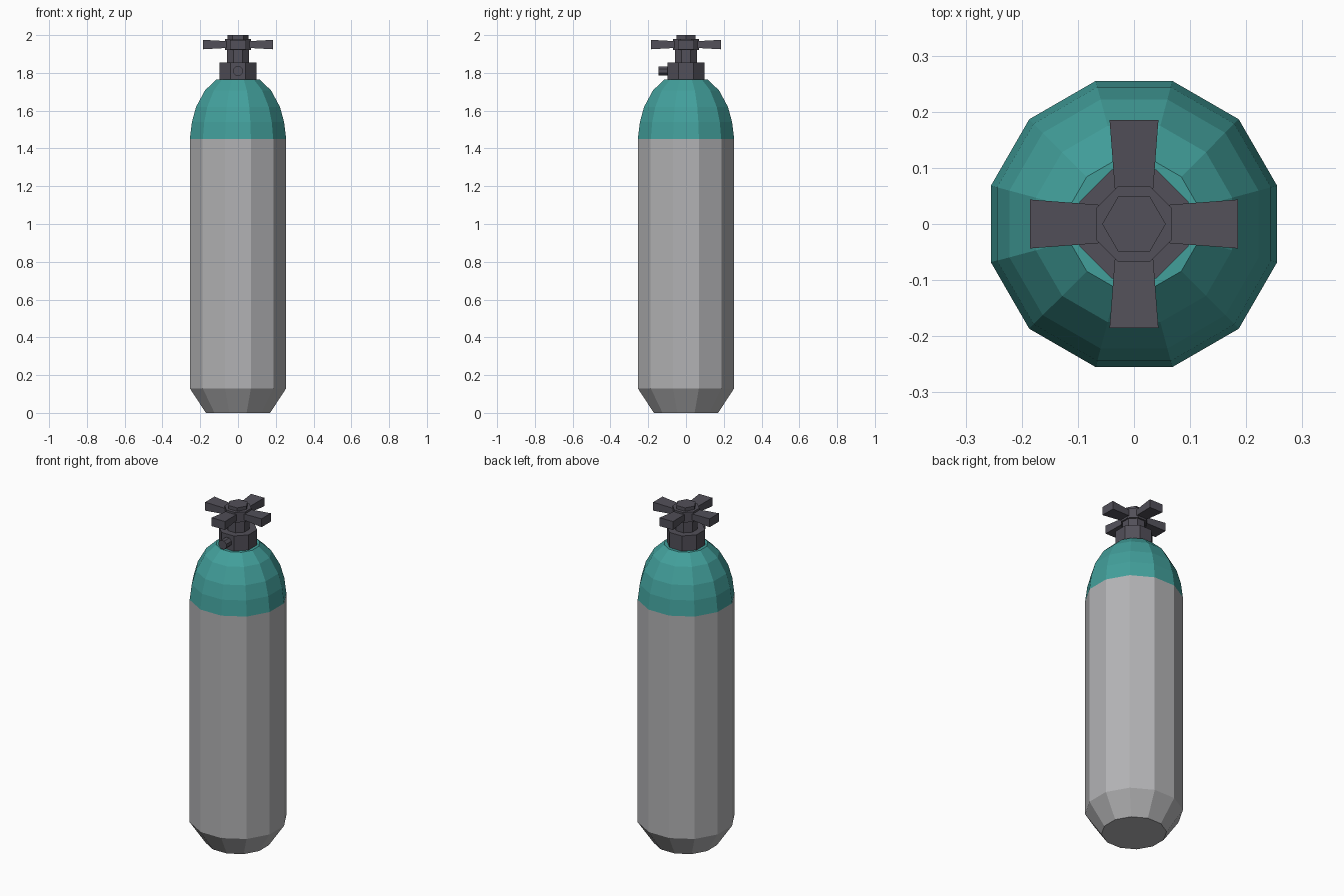
import bpy, bmesh
from math import pi, cos, sin
from mathutils import Matrix

cube = bpy.data.objects.get("Cube")
if cube:
    bpy.data.objects.remove(cube, do_unlink=True)


def material(name, color):
    m = bpy.data.materials.new(name)
    m.use_nodes = True
    m.diffuse_color = color
    m.node_tree.nodes["Principled BSDF"].inputs["Base Color"].default_value = color
    return m


steel = material("light grey steel", (0.45, 0.45, 0.46, 1))
teal = material("teal paint", (0.055, 0.35, 0.33, 1))
dark = material("dark grey metal", (0.085, 0.08, 0.1, 1))


def finish(name, bm, mats):
    bmesh.ops.recalc_face_normals(bm, faces=bm.faces)
    mesh = bpy.data.meshes.new(name)
    bm.to_mesh(mesh)
    bm.free()
    for m in mats:
        mesh.materials.append(m)
    obj = bpy.data.objects.new(name, mesh)
    bpy.context.collection.objects.link(obj)
    return obj


def lathe(name, profile, sides, mats, turn=0.5, matrix=None):
    """Faceted solid of revolution; profile is (flat-to-centre distance, z)."""
    bm = bmesh.new()
    rings = []
    for apothem, z in profile:
        r = apothem / cos(pi / sides)
        angles = [2 * pi * (i + turn) / sides for i in range(sides)]
        rings.append([bm.verts.new((r * cos(a), r * sin(a), z)) for a in angles])
    for low, high in zip(rings, rings[1:]):
        for i in range(sides):
            j = (i + 1) % sides
            bm.faces.new((low[i], low[j], high[j], high[i]))
    bm.faces.new(rings[0][::-1])
    bm.faces.new(rings[-1])
    if matrix:
        bm.transform(matrix)
    return finish(name, bm, mats)


# Cylinder with chamfered foot and painted dome shoulder
tank = lathe("tank", [(0.17, 0), (0.255, 0.13), (0.255, 1.45), (0.244, 1.54),
                      (0.222, 1.62), (0.175, 1.707), (0.115, 1.765)],
             12, [steel, teal])
for face in tank.data.polygons:
    face.material_index = int(face.center.z > 1.45)

# Valve block, stem, hub and nut
lathe("valve_block", [(0.097, 1.76), (0.097, 1.855)], 8, [dark])
lathe("valve_stem", [(0.059, 1.85), (0.059, 1.93)], 8, [dark])
lathe("handle_hub", [(0.068, 1.92), (0.068, 1.98)], 8, [dark])
lathe("top_nut", [(0.049, 1.97), (0.049, 2.0)], 6, [dark], turn=0)

# Outlet on the front of the valve block
lathe("outlet", [(0.025, 0.09), (0.025, 0.145)], 8, [dark],
      matrix=Matrix.Translation((0, 0, 1.81)) @ Matrix.Rotation(pi / 2, 4, "X"))

# Four flared handle arms
for k, side in enumerate(("left", "back", "right", "front")):
    bm = bmesh.new()
    bmesh.ops.create_cube(bm, size=1)
    for v in bm.verts:
        outer = v.co.x > 0
        v.co.x = 0.185 if outer else 0.06
        v.co.y *= 0.087 if outer else 0.068
        v.co.z = 1.95 + v.co.z * (0.05 if outer else 0.036)
    bm.transform(Matrix.Rotation(k * pi / 2, 4, "Z"))
    finish("handle_arm_" + side, bm, [dark])
